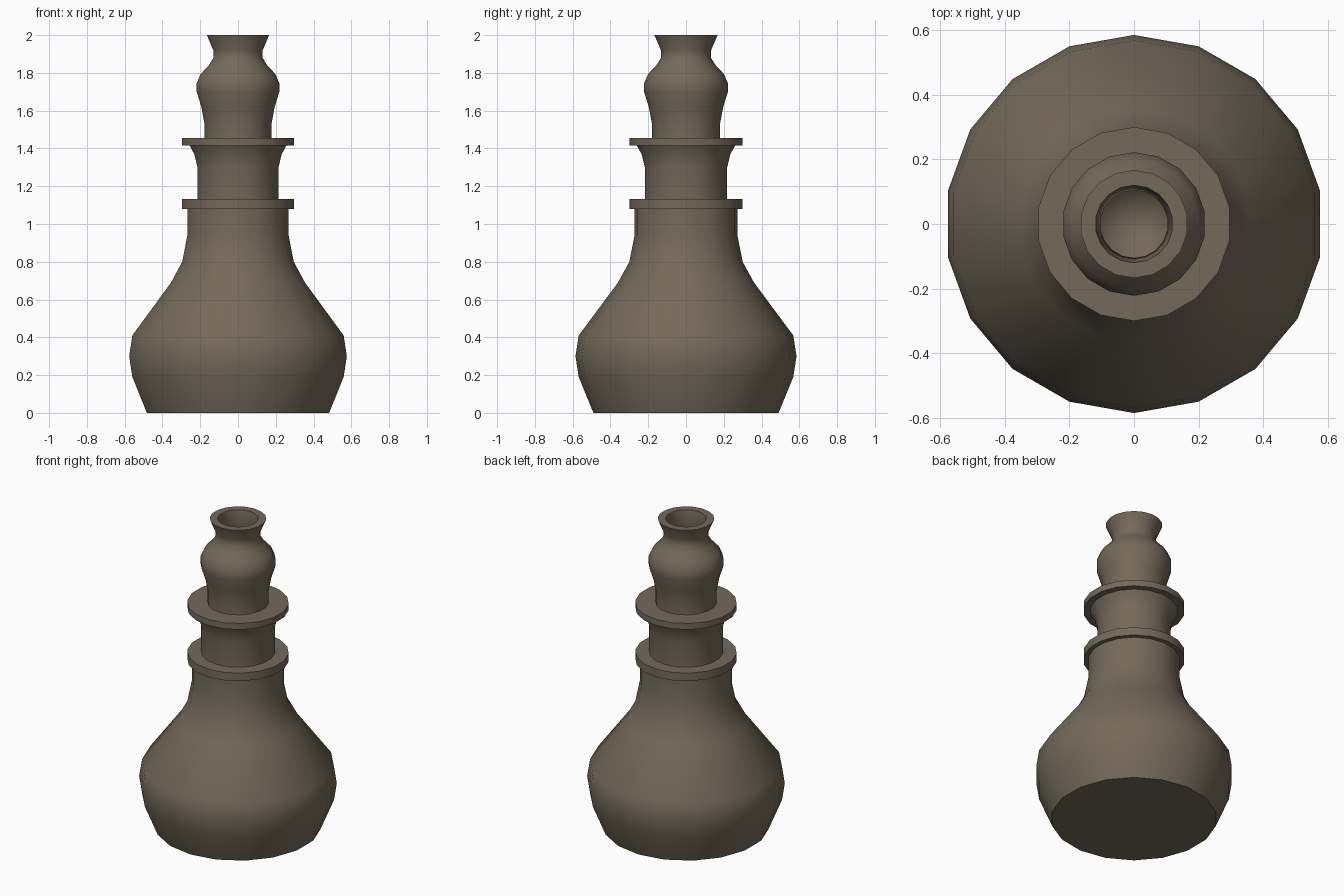
import bpy, bmesh, math

if "Cube" in bpy.data.objects:
    bpy.data.objects.remove(bpy.data.objects["Cube"])

SIDES = 18

clay = bpy.data.materials.new("dull brown clay")
clay.diffuse_color = (0.175, 0.144, 0.102, 1)
clay.use_nodes = True
clay.node_tree.nodes["Principled BSDF"].inputs["Base Color"].default_value = clay.diffuse_color


def lathe(name, profile):
    """Revolve a list of (radius, z) points around z; radius 0 makes a pole."""
    bm = bmesh.new()
    rings = []
    for r, z in profile:
        if r == 0:
            rings.append([bm.verts.new((0, 0, z))] * SIDES)
        else:
            rings.append([bm.verts.new((r * math.cos(a), r * math.sin(a), z))
                          for a in (math.pi / 2 + math.tau * i / SIDES for i in range(SIDES))])
    for lo, hi in zip(rings, rings[1:]):
        for i in range(SIDES):
            j = (i + 1) % SIDES
            corners = list(dict.fromkeys([lo[i], lo[j], hi[j], hi[i]]))
            bm.faces.new(corners)
    bmesh.ops.recalc_face_normals(bm, faces=bm.faces)
    mesh = bpy.data.meshes.new(name)
    bm.to_mesh(mesh)
    bm.free()
    mesh.materials.append(clay)
    obj = bpy.data.objects.new(name, mesh)
    bpy.context.collection.objects.link(obj)
    bpy.ops.object.select_all(action='DESELECT')
    obj.select_set(True)
    bpy.context.view_layer.objects.active = obj
    bpy.ops.object.shade_smooth_by_angle(angle=math.radians(40))
    return obj


# Whole bottle: outside from base to lip, then the hollow inside the mouth
lathe("bottle", [
    # base, belly and shoulder
    (0, 0), (0.49, 0), (0.568, 0.19), (0.585, 0.30), (0.568, 0.41),
    (0.36, 0.69), (0.30, 0.80), (0.272, 0.94), (0.272, 1.08),
    # lower collar
    (0.30, 1.08), (0.30, 1.132), (0.218, 1.132),
    # neck
    (0.218, 1.30), (0.235, 1.37), (0.26, 1.415),
    # upper collar
    (0.30, 1.415), (0.30, 1.455), (0.18, 1.455),
    # bulb and flared lip
    (0.18, 1.53), (0.197, 1.62), (0.222, 1.70), (0.222, 1.745),
    (0.20, 1.795), (0.157, 1.84), (0.132, 1.88), (0.133, 1.92), (0.167, 2.0),
    # mouth and inner bowl
    (0.12, 2.0), (0.105, 1.91), (0.13, 1.83), (0.165, 1.76),
    (0.16, 1.68), (0.12, 1.60), (0.06, 1.56), (0, 1.545),
])
